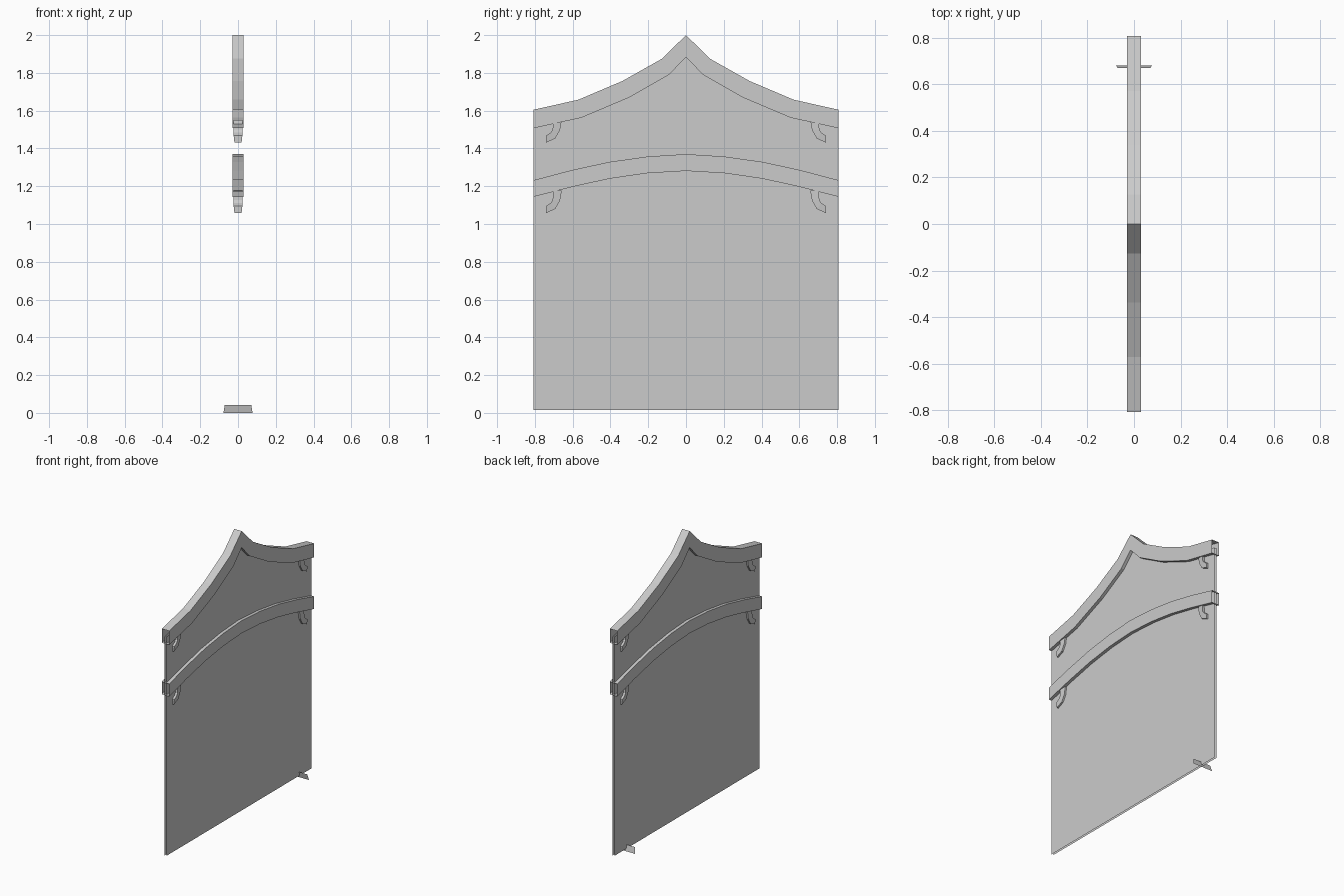
import bpy, bmesh

if "Cube" in bpy.data.objects:
    bpy.data.objects.remove(bpy.data.objects["Cube"])


def make(name, verts, faces, recalc=True):
    me = bpy.data.meshes.new(name)
    me.from_pydata(verts, [], faces)
    if recalc:
        bm = bmesh.new()
        bm.from_mesh(me)
        bmesh.ops.recalc_face_normals(bm, faces=bm.faces)
        bm.to_mesh(me)
        bm.free()
    ob = bpy.data.objects.new(name, me)
    bpy.context.collection.objects.link(ob)
    return ob


def mirror(half):
    """Half profile from the centre outward -> full profile across y."""
    return [(-y, z) for y, z in reversed(half[1:])] + half


def beam(name, top, bottom, hx):
    """Open-ended rectangular tube following upper and lower profiles."""
    verts, faces = [], []
    for (yt, zt), (yb, zb) in zip(top, bottom):
        verts += [(-hx, yt, zt), (hx, yt, zt), (hx, yb, zb), (-hx, yb, zb)]
    for i in range(len(top) - 1):
        for k in range(4):
            a, b = 4 * i + k, 4 * i + (k + 1) % 4
            faces.append((a, b, b + 4, a + 4))
    return make(name, verts, faces)


# Peaked top beam
top_u = mirror([(0, 2.0), (0.127, 1.875), (0.337, 1.757), (0.57, 1.658), (0.807, 1.605)])
top_l = mirror([(0, 1.884), (0.09, 1.79), (0.30, 1.67), (0.553, 1.563), (0.807, 1.507)])
beam("top_beam", top_u, top_l, 0.029)

# Arched middle beam
mid_u = mirror([(0, 1.37), (0.205, 1.357), (0.41, 1.328), (0.61, 1.284), (0.807, 1.232)])
mid_l = mirror([(0, 1.281), (0.205, 1.269), (0.405, 1.24), (0.60, 1.197), (0.807, 1.144)])
beam("middle_beam", mid_u, mid_l, 0.029)

# Two thin wall sheets whose top edge hides inside the top beam
edge = [((a[0] + b[0]) / 2, (a[1] + b[1]) / 2) for a, b in zip(top_u, top_l)]
outline = [(0.807, 0.015)] + edge[::-1] + [(-0.807, 0.015)]
n = len(outline)
for side, x in (("right", 0.007), ("left", -0.007)):
    order = tuple(range(n)) if x > 0 else tuple(reversed(range(n)))
    make("wall_sheet_" + side, [(x, y, z) for y, z in outline], [order], recalc=False)

# Curved hooks under the beam ends: outer and inner side of each hook
outer = [(0.658, 1.55), (0.667, 1.497), (0.693, 1.452), (0.741, 1.431)]
inner = [(0.702, 1.55), (0.706, 1.50), (0.716, 1.484), (0.741, 1.468)]
for level, dz in (("top", 0), ("middle", -0.373)):
    for side, s in (("back", 1), ("front", -1)):
        verts, faces = [], []
        for (yo, zo), (yi, zi) in zip(outer, inner):
            verts += [(-0.019, s * yo, zo + dz), (0.019, s * yo, zo + dz),
                      (0.023, s * yi, zi + dz), (-0.023, s * yi, zi + dz)]
        for i in range(3):
            for k in range(4):
                a, b = 4 * i + k, 4 * i + (k + 1) % 4
                faces.append((a, b, b + 4, a + 4))
        faces += [(0, 1, 2, 3), (12, 13, 14, 15)]
        make(f"hook_{level}_{side}", verts, faces)

# Small tilted foot plate under the back end
make("foot_plate", [(-0.077, 0.68, 0), (0.077, 0.68, 0),
                    (0.07, 0.67, 0.042), (-0.07, 0.67, 0.042)], [(0, 1, 2, 3)], recalc=False)
